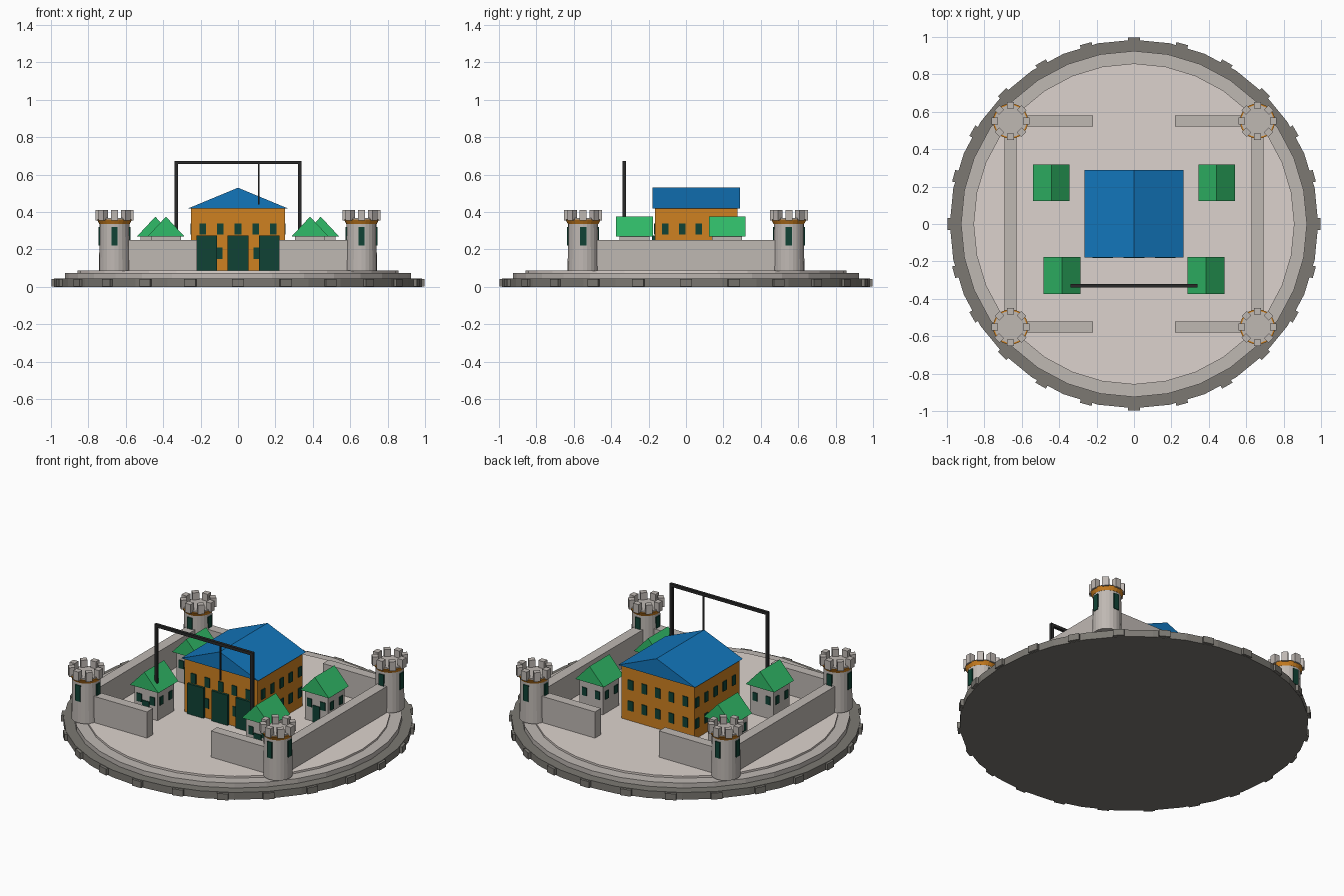
import bpy, math

if "Cube" in bpy.data.objects:
    bpy.data.objects.remove(bpy.data.objects["Cube"])


def material(name, r, g, b):
    m = bpy.data.materials.new(name)
    m.diffuse_color = (r, g, b, 1)
    m.use_nodes = True
    m.node_tree.nodes["Principled BSDF"].inputs["Base Color"].default_value = m.diffuse_color
    return m


STONE = material("stone", 0.52, 0.48, 0.45)
RIM = material("rim_stone", 0.20, 0.19, 0.17)
FLOOR = material("courtyard", 0.72, 0.65, 0.61)
ORANGE = material("orange", 0.62, 0.22, 0.015)
BLUE = material("blue", 0.006, 0.18, 0.50)
GREEN = material("green", 0.03, 0.50, 0.14)
DARK = material("dark_green", 0.005, 0.055, 0.035)
BLACK = material("black", 0.022, 0.022, 0.022)


def mesh(name, verts, faces, mat):
    me = bpy.data.meshes.new(name)
    me.from_pydata(verts, [], faces)
    me.materials.append(mat)
    ob = bpy.data.objects.new(name, me)
    bpy.context.collection.objects.link(ob)
    return ob


def box(name, x0, x1, y0, y1, z0, z1, mat, pivot=(0, 0), angle=0.0):
    """Box between limits, optionally turned about the z axis and moved to pivot."""
    verts = [(x, y, z) for z in (z0, z1) for x, y in ((x0, y0), (x1, y0), (x1, y1), (x0, y1))]
    faces = [(3, 2, 1, 0), (4, 5, 6, 7), (0, 1, 5, 4), (1, 2, 6, 5), (2, 3, 7, 6), (3, 0, 4, 7)]
    ob = mesh(name, verts, faces, mat)
    ob.location = (pivot[0], pivot[1], 0)
    ob.rotation_euler.z = angle
    return ob


def frustum(name, x, y, r0, r1, z0, z1, mat, n):
    ring = [(math.cos(2 * math.pi * i / n), math.sin(2 * math.pi * i / n)) for i in range(n)]
    verts = [(x + r * c, y + r * s, z) for r, z in ((r0, z0), (r1, z1)) for c, s in ring]
    faces = [(i, (i + 1) % n, n + (i + 1) % n, n + i) for i in range(n)]
    faces += [tuple(reversed(range(n))), tuple(range(n, 2 * n))]
    return mesh(name, verts, faces, mat)


def gable_roof(name, x0, x1, y0, y1, z0, z1, mat):
    xm = (x0 + x1) / 2
    verts = [(x, y, z) for y in (y0, y1) for x, z in ((x0, z0), (x1, z0), (xm, z1))]
    mesh(name, verts, [(0, 1, 2), (5, 4, 3), (0, 3, 4, 1), (1, 4, 5, 2), (2, 5, 3, 0)], mat)


def panel(name, cx, cy, dist, turn, u, w, z0, z1, depth=0.005):
    """Window or door on a wall; turn 0 front, 1 right, 2 back, 3 left."""
    box(name, u - w / 2, u + w / 2, -dist - depth, -dist + 0.006, z0, z1, DARK,
        (cx, cy), turn * math.pi / 2)


# Round base in steps, with rim blocks
frustum("base_rim", 0, 0, 0.985, 0.985, 0, 0.045, RIM, 32)
frustum("base_step", 0, 0, 0.925, 0.925, 0.045, 0.075, STONE, 32)
frustum("courtyard_floor", 0, 0, 0.858, 0.858, 0.075, 0.087, FLOOR, 32)
for i in range(24):
    box("rim_block", 0.95, 0.998, -0.032, 0.032, 0.002, 0.042, RIM, angle=i * math.pi / 12)

# Corner towers with windows, orange collar and battlements
Z = 0.085
for sx in (-1, 1):
    for sy in (-1, 1):
        x, y = 0.66 * sx, 0.55 * sy
        frustum("tower", x, y, 0.083, 0.08, Z, 0.34, STONE, 24)
        frustum("tower_collar", x, y, 0.081, 0.094, 0.335, 0.36, ORANGE, 24)
        frustum("tower_deck", x, y, 0.086, 0.086, 0.36, 0.368, STONE, 24)
        for t in range(4):
            panel("tower_window", x, y, 0.08, t, 0, 0.034, 0.22, 0.32)
        for i in range(8):
            box("battlement", 0.067, 0.101, -0.019, 0.019, 0.355, 0.412, STONE,
                (x, y), i * math.pi / 4)
        # Front and back wall stubs beside the gates
        a, b = sorted((0.22 * sx, 0.62 * sx))
        box("gate_wall", a, b, y - 0.03, y + 0.03, Z, 0.25, STONE)
    # Side walls
    box("side_wall", 0.66 * sx - 0.032, 0.66 * sx + 0.032, -0.52, 0.52, Z, 0.25, STONE)

# Main hall
box("hall", -0.25, 0.25, -0.167, 0.275, Z, 0.425, ORANGE)
gable_roof("hall_roof", -0.265, 0.265, -0.18, 0.29, 0.42, 0.53, BLUE)
hy = 0.054
for u in (-0.167, 0, 0.167):
    panel("hall_door", 0, hy, 0.221, 0, u, 0.112, Z, 0.275, 0.015)
for u in (-0.1, 0.1):
    panel("hall_window", 0, hy, 0.221, 0, u, 0.035, 0.15, 0.21)
for i in range(5):
    u = (i - 2) * 0.094
    panel("hall_window", 0, hy, 0.221, 0, u, 0.035, 0.28, 0.34)
    for z in (0.15, 0.28):
        panel("hall_window", 0, hy, 0.221, 2, u, 0.035, z, z + 0.06)
        panel("hall_window", 0, hy, 0.25, 1, u * 0.96 + 0.015, 0.035, z, z + 0.06)
        panel("hall_window", 0, hy, 0.25, 3, u * 0.96 - 0.015, 0.035, z, z + 0.06)

# Four small houses
for x, y in ((-0.442, 0.22), (0.442, 0.22), (-0.385, -0.275), (0.385, -0.275)):
    h = 0.08
    box("house", x - h, x + h, y - h, y + h, Z, 0.272, STONE)
    gable_roof("house_roof", x - 0.098, x + 0.098, y - 0.098, y + 0.098, 0.27, 0.375, GREEN)
    panel("house_door", x, y, h, 0, 0, 0.05, Z, 0.19)
    for u in (-0.045, 0.045):
        for t in range(4):
            panel("house_window", x, y, h, t, u, 0.032, 0.175, 0.225)

# Overhead frame with hanging rod
for x in (-0.33, 0.33):
    box("frame_post", x - 0.009, x + 0.009, -0.339, -0.321, Z, 0.665, BLACK)
box("frame_beam", -0.339, 0.339, -0.339, -0.321, 0.656, 0.674, BLACK)
box("hanging_rod", 0.106, 0.114, -0.334, -0.326, 0.44, 0.66, BLACK)
